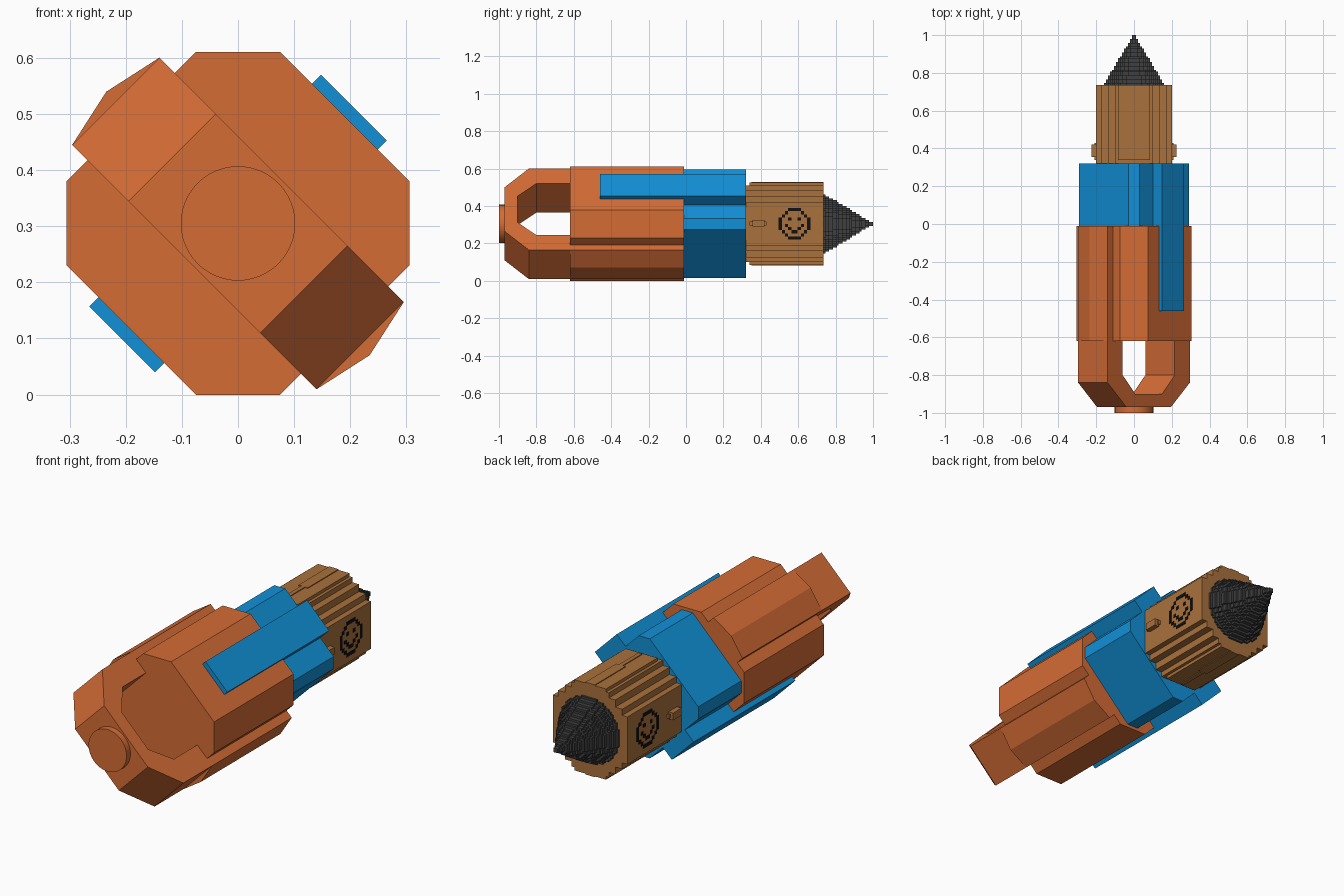
import bpy, bmesh, math
from mathutils import Vector

if "Cube" in bpy.data.objects:
    bpy.data.objects.remove(bpy.data.objects["Cube"])

ZC = 0.305            # height of the long axis
R2 = math.sqrt(0.5)


def material(name, rgb):
    m = bpy.data.materials.new(name)
    m.diffuse_color = (*rgb, 1)
    m.use_nodes = True
    m.node_tree.nodes["Principled BSDF"].inputs["Base Color"].default_value = m.diffuse_color
    return m


ORANGE = material("orange", (0.66, 0.15, 0.036))
BLUE = material("blue", (0.006, 0.28, 0.68))
WOOD = material("wood", (0.40, 0.165, 0.045))
DARK = material("graphite", (0.05, 0.05, 0.05))
BLACK = material("black", (0.005, 0.005, 0.005))


def straight(u, y, v):
    return Vector((u, y, ZC + v))


def diagonal(u, y, v):
    """Section axes turned 45 degrees about the long axis."""
    return Vector(((u - v) * R2, y, ZC + (u + v) * R2))


def add_loft(bm, a, b):
    """Closed solid between two matching outlines."""
    va, vb = [bm.verts.new(p) for p in a], [bm.verts.new(p) for p in b]
    bm.faces.new(va)
    bm.faces.new(vb[::-1])
    n = len(va)
    for i in range(n):
        j = (i + 1) % n
        bm.faces.new((va[j], va[i], vb[i], vb[j]))


def add_prism(bm, pts, y0, y1, frame=straight):
    add_loft(bm, [frame(u, y0, v) for u, v in pts], [frame(u, y1, v) for u, v in pts])


def add_box(bm, u0, u1, y0, y1, v0, v1, frame=straight):
    add_prism(bm, [(u0, v0), (u1, v0), (u1, v1), (u0, v1)], y0, y1, frame)


def finish(bm, name, mat):
    bmesh.ops.recalc_face_normals(bm, faces=bm.faces)
    me = bpy.data.meshes.new(name)
    bm.to_mesh(me)
    bm.free()
    me.materials.append(mat)
    ob = bpy.data.objects.new(name, me)
    bpy.context.collection.objects.link(ob)
    return ob


def four_way(quarter):
    """Mirror a quarter outline (from +u towards +v) into a full one."""
    half = quarter + [(-u, v) for u, v in reversed(quarter)]
    return half + [(-u, -v) for u, v in half]


# Rear body: octagonal sleeve with a ridged rib on two opposite sides
bm = bmesh.new()
body = four_way([(0.269, 0.163), (0.163, 0.269), (0.11, 0.269), (0.11, 0.308)])
body.insert(4, (0, 0.332))
body.insert(13, (0, -0.332))
add_prism(bm, body, -0.62, -0.01, diagonal)
finish(bm, "body_sleeve", ORANGE)

# Loop handle behind the body
bm = bmesh.new()
half = [(0.308, -0.62), (0.308, -0.84), (0.166, -0.97)]
inner = [(0.1, -0.9), (0.195, -0.8), (0.195, -0.62)]
loop = half + [(-v, y) for v, y in reversed(half)]
loop += [(-v, y) for v, y in reversed(inner)] + inner
add_loft(bm, [diagonal(-0.11, y, v) for v, y in loop],
         [diagonal(0.11, y, v) for v, y in loop])
finish(bm, "loop_handle", ORANGE)

# Round end button
bm = bmesh.new()
circle = [(0.102 * math.cos(math.tau * i / 48), 0.102 * math.sin(math.tau * i / 48))
          for i in range(48)]
add_prism(bm, circle, -1.0, -0.965)
finish(bm, "end_button", ORANGE)

# Blue collar with two long side clips
bm = bmesh.new()
add_prism(bm, four_way([(0.226, 0.184), (0.184, 0.226)]), -0.02, 0.32, diagonal)
finish(bm, "collar", BLUE)
for side, name in ((1, "upper_clip"), (-1, "lower_clip")):
    bm = bmesh.new()
    add_box(bm, side * 0.22, side * 0.292, -0.46, 0.32, -0.083, 0.083, diagonal)
    finish(bm, name, BLUE)

# Wooden shaft with stepped corners
bm = bmesh.new()
steps = [(0.2, 0.115), (0.172, 0.115), (0.172, 0.145), (0.135, 0.145),
         (0.135, 0.18), (0.1, 0.18), (0.1, 0.205)]
add_prism(bm, four_way(steps), 0.30, 0.735)
for s in (-1, 1):
    add_box(bm, -0.085, 0.085, 0.34, 0.735, s * 0.19, s * 0.22)      # flat ridge
    add_box(bm, -0.025, 0.025, 0.5, 0.735, s * 0.2, s * 0.224)       # centre rib
    add_box(bm, -0.01, 0.01, 0.35, 0.5, s * 0.2, s * 0.224)
    add_box(bm, s * 0.19, s * 0.225, 0.355, 0.42, -0.015, 0.02)      # side knob
    add_box(bm, s * 0.19, s * 0.21, 0.34, 0.43, -0.008, 0.012)
finish(bm, "wooden_shaft", WOOD)

# Pixel smile inlaid on both flat sides: (column, row) in a 10 x 10 grid
PX = 0.017
pixels = {(c, r) for c in range(10) for r in range(10)
          if 3.9 <= math.hypot(c - 4.5, r - 4.5) <= 4.75}
pixels |= {(3, 6), (6, 6), (2, 4), (7, 4), (3, 3), (6, 3), (4, 2), (5, 2)}
for s, name in ((1, "right_smile"), (-1, "left_smile")):
    bm = bmesh.new()
    for c, r in sorted(pixels):
        y, z = 0.495 + c * PX, (r - 5) * PX
        add_box(bm, s * 0.195, s * 0.202, y, y + PX, z, z + PX)
    finish(bm, name, BLACK)

# Sharpened tip: stack of pixelated discs shrinking to a point
bm = bmesh.new()
LAYERS, CELL = 26, 0.0105
depth = (1.0 - 0.735) / LAYERS
for k in range(LAYERS):
    radius = 0.158 * (1 - k / LAYERS)
    n = max(1, round(radius / CELL))
    quarter = []
    for i in range(n, 0, -1):          # staircase quarter outline
        h = CELL * max(1, round(math.sqrt(max(0, n * n - (i - 0.5) ** 2))))
        if quarter:
            quarter.append((i * CELL, quarter[-1][1]))
        if not quarter or h > quarter[-1][1] + 1e-6:
            quarter.append((i * CELL, h))
        elif len(quarter) > 1:
            quarter.pop(-1)            # same height: keep the step straight
    add_prism(bm, four_way(quarter), 0.735 + k * depth, 0.735 + (k + 1) * depth)
finish(bm, "graphite_tip", DARK)
